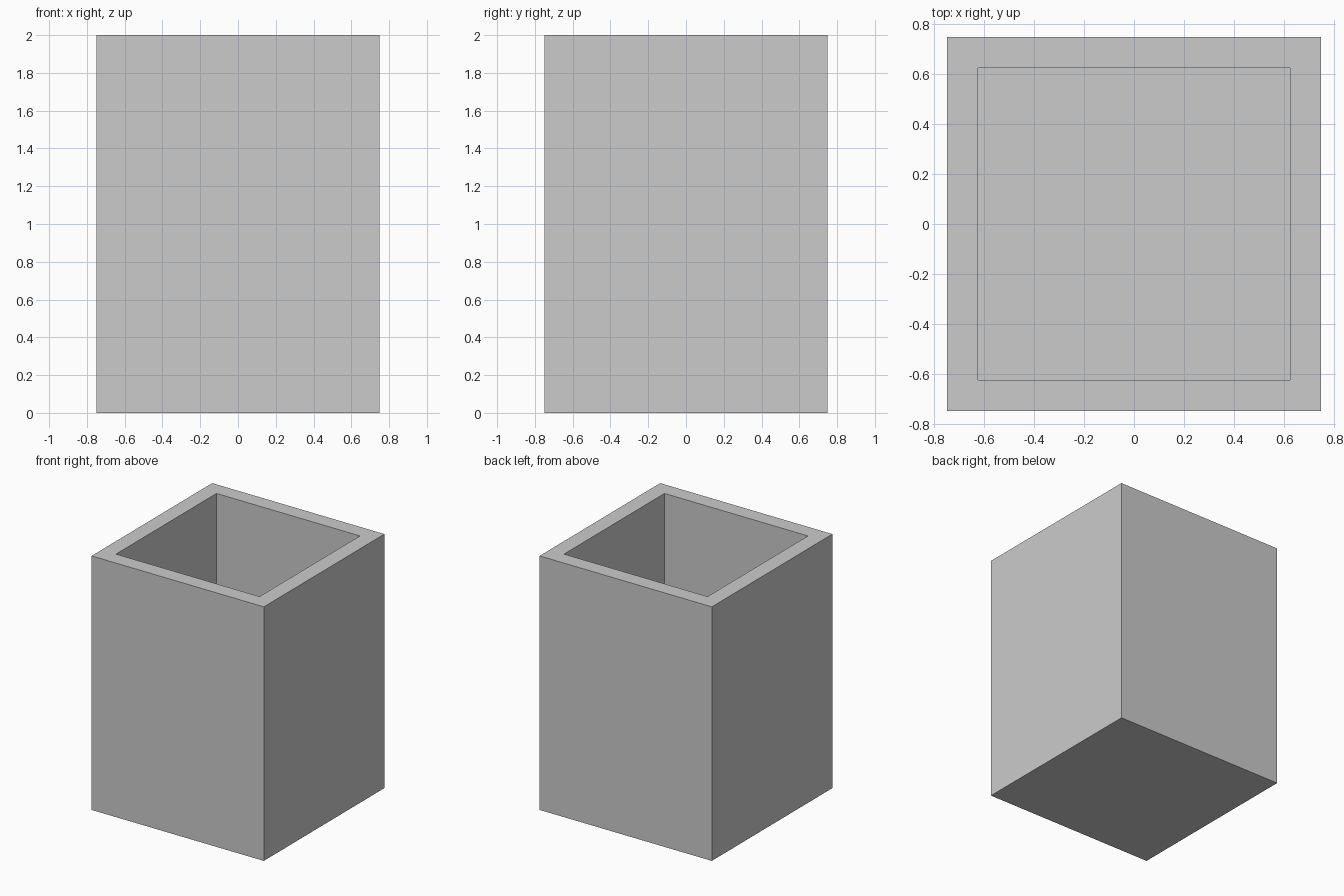
import bpy, bmesh
from mathutils import Matrix

if "Cube" in bpy.data.objects:
    bpy.data.objects.remove(bpy.data.objects["Cube"])

WIDTH, HEIGHT, WALL = 1.5, 2.0, 0.125

# Solid outer block standing on the ground
bm = bmesh.new()
bmesh.ops.create_cube(bm, size=1.0, matrix=Matrix.Translation((0, 0, HEIGHT / 2))
                      @ Matrix.Diagonal((WIDTH, WIDTH, HEIGHT, 1)))

# Inset the top for the rim, then push it down to form the cavity and floor
top = max(bm.faces, key=lambda f: f.calc_center_median().z)
bmesh.ops.inset_region(bm, faces=[top], thickness=WALL, use_even_offset=True)
walls = bmesh.ops.extrude_discrete_faces(bm, faces=[top])
floor = walls["faces"][0]
bmesh.ops.translate(bm, verts=floor.verts, vec=(0, 0, WALL - HEIGHT))
bmesh.ops.recalc_face_normals(bm, faces=bm.faces)

mesh = bpy.data.meshes.new("square_container")
bm.to_mesh(mesh)
bm.free()
container = bpy.data.objects.new("square_container", mesh)
bpy.context.collection.objects.link(container)
